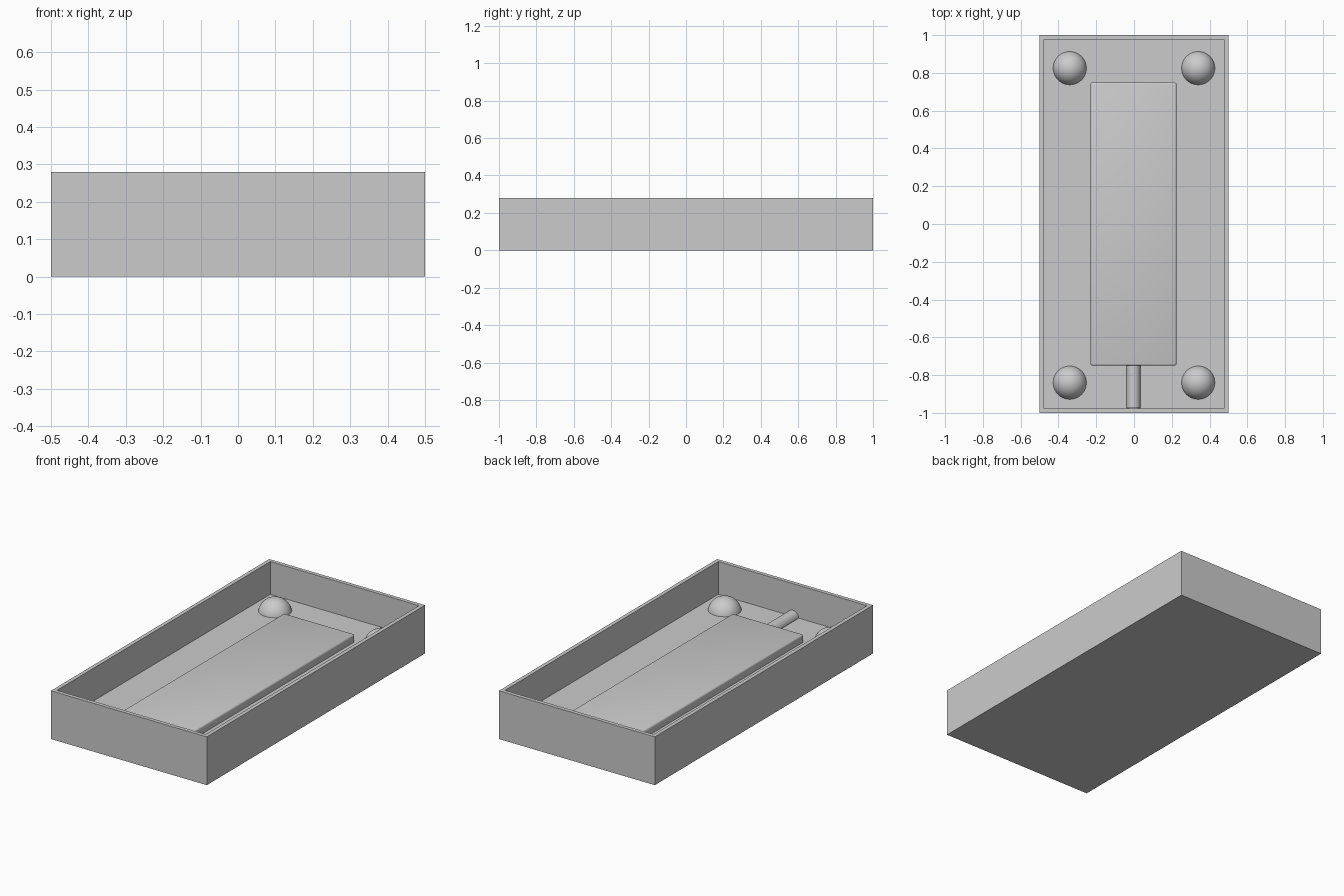
import bpy
import bmesh
from mathutils import Matrix

cube = bpy.data.objects.get("Cube")
if cube:
    bpy.data.objects.remove(cube, do_unlink=True)

FLOOR = 0.09
HEIGHT = 0.28
WALL = 0.032

grey = bpy.data.materials.new("plain grey")
grey.use_nodes = True
grey.diffuse_color = (0.6, 0.6, 0.6, 1)
grey.node_tree.nodes["Principled BSDF"].inputs["Base Color"].default_value = (0.6, 0.6, 0.6, 1)


def add_part(name, bm, smooth=False):
    mesh = bpy.data.meshes.new(name)
    bm.to_mesh(mesh)
    bm.free()
    mesh.materials.append(grey)
    obj = bpy.data.objects.new(name, mesh)
    bpy.context.collection.objects.link(obj)
    if smooth:
        bpy.ops.object.select_all(action="DESELECT")
        obj.select_set(True)
        bpy.context.view_layer.objects.active = obj
        bpy.ops.object.shade_smooth_by_angle()
    return obj


def box(x0, x1, y0, y1, z0, z1):
    bm = bmesh.new()
    centre = Matrix.Translation(((x0 + x1) / 2, (y0 + y1) / 2, (z0 + z1) / 2))
    size = Matrix.Diagonal((x1 - x0, y1 - y0, z1 - z0, 1))
    bmesh.ops.create_cube(bm, size=1, matrix=centre @ size)
    return bm


# Open tray: inset the top face and sink it to the floor
bm = box(-0.5, 0.5, -1, 1, 0, HEIGHT)
bm.normal_update()
top = max(bm.faces, key=lambda f: f.calc_center_median().z)
bmesh.ops.inset_region(bm, faces=[top], thickness=WALL)
pocket = bmesh.ops.extrude_discrete_faces(bm, faces=[top])["faces"][0]
bmesh.ops.translate(bm, verts=pocket.verts, vec=(0, 0, FLOOR - HEIGHT))
bmesh.ops.recalc_face_normals(bm, faces=bm.faces)
add_part("tray", bm)

# Raised slab with softened edges
bm = box(-0.23, 0.225, -0.75, 0.75, FLOOR - 0.03, 0.135)
bmesh.ops.bevel(bm, geom=bm.edges[:], offset=0.01, segments=3, profile=0.5, affect="EDGES")
add_part("slab", bm, smooth=True)

# Round bar joining the slab to the front wall
bm = bmesh.new()
lay_down = Matrix.Translation((-0.003, -0.86, FLOOR)) @ Matrix.Rotation(1.5708, 4, "X")
bmesh.ops.create_cone(bm, cap_ends=True, segments=32, radius1=0.037, radius2=0.037,
                      depth=0.23, matrix=lay_down)
add_part("bar", bm, smooth=True)

# Corner domes, trimmed below the tray floor
for end, y in (("back", 0.825), ("front", -0.84)):
    for side, x in (("left", 0.34), ("right", -0.34)):
        bm = bmesh.new()
        bmesh.ops.create_uvsphere(bm, u_segments=32, v_segments=16, radius=0.09,
                                  matrix=Matrix.Translation((x, y, 0.074)))
        bmesh.ops.bisect_plane(bm, geom=bm.verts[:] + bm.edges[:] + bm.faces[:],
                               plane_co=(0, 0, FLOOR - 0.03), plane_no=(0, 0, 1),
                               clear_inner=True)
        bmesh.ops.holes_fill(bm, edges=[e for e in bm.edges if e.is_boundary])
        add_part(f"{end}_{side}_dome", bm, smooth=True)
